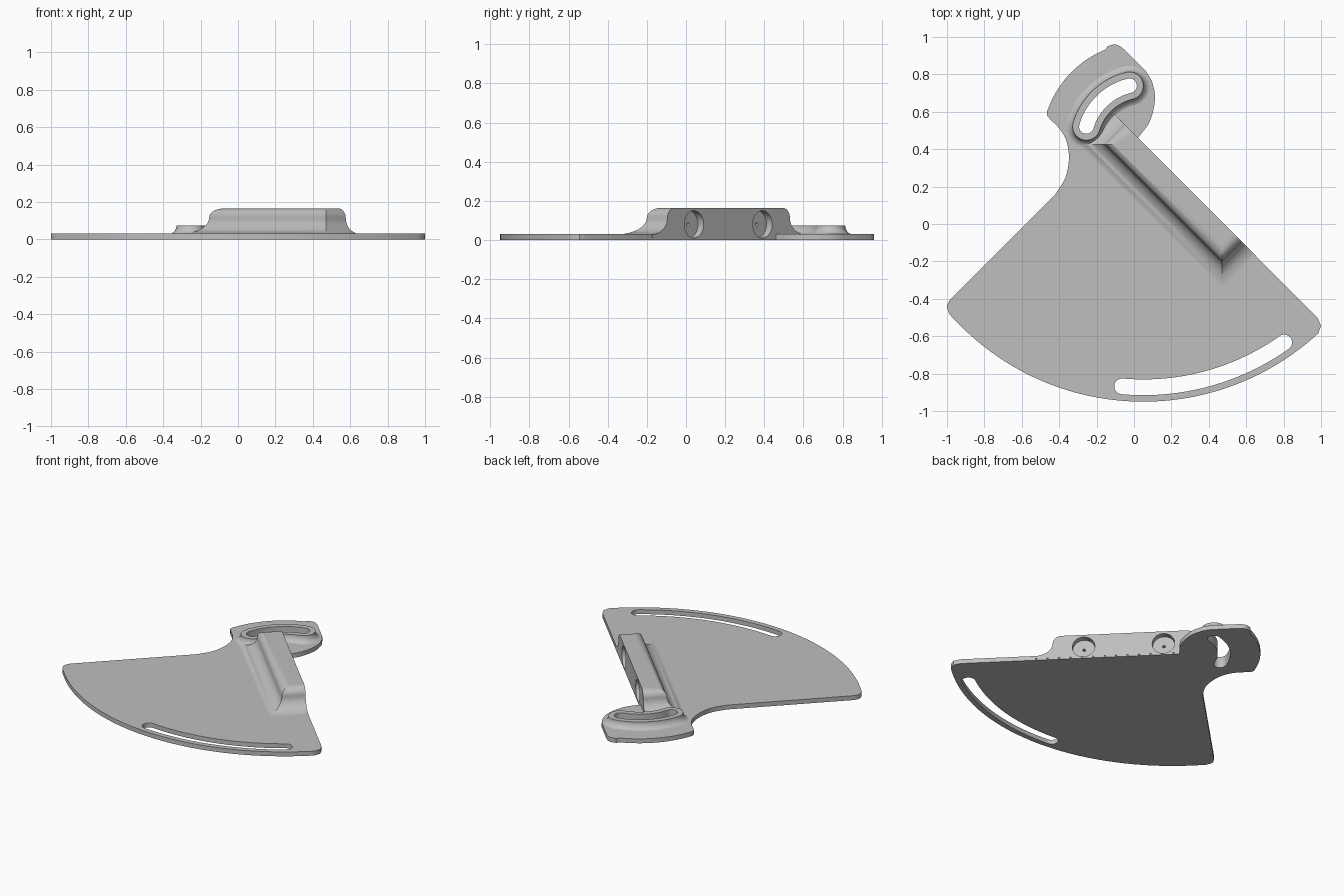
import bpy, bmesh, math
from mathutils import Vector, Matrix

if "Cube" in bpy.data.objects:
    bpy.data.objects.remove(bpy.data.objects["Cube"])

PIVOT = Vector((0.05, 0.43))          # shared centre of all the arcs
R2 = math.sqrt(2)

grey = bpy.data.materials.new("light_grey")
grey.diffuse_color = (0.52, 0.52, 0.52, 1)
grey.use_nodes = True
grey.node_tree.nodes["Principled BSDF"].inputs["Base Color"].default_value = grey.diffuse_color


def arc(r, a0, a1, n, c=PIVOT):
    """Points on an arc, angles in degrees."""
    out = []
    for i in range(n + 1):
        a = math.radians(a0 + (a1 - a0) * i / n)
        out.append(Vector((c[0] + r * math.cos(a), c[1] + r * math.sin(a))))
    return out


def spline(pts, n=6):
    """Smooth curve through the points."""
    p = [Vector(q) for q in pts]
    p = [2 * p[0] - p[1]] + p + [2 * p[-1] - p[-2]]
    out = []
    for i in range(1, len(p) - 2):
        a, b, c, d = p[i - 1:i + 3]
        for k in range(n):
            t = k / n
            out.append(0.5 * (2 * b + (c - a) * t + (2 * a - 5 * b + 4 * c - d) * t * t
                              + (3 * b - a - 3 * c + d) * t ** 3))
    return out + [p[-2]]


def curved_slot(r, a0, a1, hw, n=28):
    """Outline of a slot bent around the pivot, with round ends."""
    c0, c1 = arc(r, a0, a1, 1)
    return (arc(r + hw, a0, a1, n) + arc(hw, a1, a1 + 180, 12, c1)[1:]
            + arc(r - hw, a1, a0, n)[1:] + arc(hw, a0 + 180, a0 + 360, 12, c0)[1:-1])


def loft(name, rings):
    """Closed solid through stacked (outline, z) rings."""
    bm = bmesh.new()
    loops = [[bm.verts.new((p[0], p[1], z)) for p in pts] for pts, z in rings]
    for lo, hi in zip(loops, loops[1:]):
        for i in range(len(lo)):
            j = (i + 1) % len(lo)
            bm.faces.new((lo[i], lo[j], hi[j], hi[i]))
    bm.faces.new(loops[0][::-1])
    bm.faces.new(loops[-1])
    bmesh.ops.recalc_face_normals(bm, faces=bm.faces)
    me = bpy.data.meshes.new(name)
    bm.to_mesh(me)
    bm.free()
    me.materials.append(grey)
    ob = bpy.data.objects.new(name, me)
    bpy.context.collection.objects.link(ob)
    return ob


def combine(base, tool, op):
    """Apply a boolean and remove the tool."""
    m = base.modifiers.new("combine", 'BOOLEAN')
    m.operation, m.object, m.solver = op, tool, 'EXACT'
    bpy.context.view_layer.objects.active = base
    bpy.ops.object.modifier_apply(modifier=m.name)
    bpy.data.objects.remove(tool)


# Fan-shaped plate with an ear at the back
outline = spline([(0.98, -0.50), (0.02, 0.46)], 1)
outline += spline([(0.025, 0.465), (0.085, 0.55), (0.112, 0.665), (0.098, 0.755), (0.065, 0.815)])
outline += spline([(-0.05, 0.93), (-0.075, 0.951), (-0.105, 0.96), (-0.14, 0.951)], 4)
outline += arc(0.542, 112, 159, 16)
outline += spline([(-0.466, 0.60), (-0.464, 0.58), (-0.445, 0.557), (-0.395, 0.505), (-0.36, 0.44),
                   (-0.348, 0.35), (-0.366, 0.25), (-0.42, 0.16)], 5)
outline += spline([(-0.985, -0.405), (-1.0, -0.443), (-0.985, -0.485)], 4)
left = math.degrees(math.atan2(-0.95, -1.0)) + 360
outline += arc(1.38, left, 311.2, 48)
outline += spline([(0.985, -0.585), (1.0, -0.543)], 4)
plate = loft("guide_plate", [(outline, 0), (outline, 0.03)])

# Rib along the straight edge: rounded top, mitred concave foot
U0, U1, W = -0.41, 0.474, 0.148
profile = [(0.11, 0.01)]
for i in range(11):
    a = math.radians(9 * i)
    profile.append((0.11 - 0.11 * math.sin(a), 0.115 - 0.086 * math.cos(a)))
for i in range(1, 9):
    a = math.radians(90 * i / 8)
    profile.append((-0.055 + 0.055 * math.cos(a), 0.115 + 0.05 * math.sin(a)))


def edge_xy(u, d):
    """Distance along / inward from the straight edge to x, y."""
    return (0.24 + (u - d) / R2, 0.24 - (u + d) / R2)


rings = []
for s, z in profile:
    corners = ((U0 - s, -0.001), (U0 - s, W + s), (U1 + s, W + s), (U1 + s, -0.001))
    rings.append(([edge_xy(u, d) for u, d in corners], z))
combine(plate, loft("edge_rib", rings), 'UNION')

# Raised collar around the short slot, with a flared foot
SLOT = (0.318, 103.4, 163.3)
flare = [(0.115, 0.01)]
for i in range(9):
    a = math.radians(90 * i / 8)
    flare.append((0.115 - 0.041 * math.sin(a), 0.075 - 0.046 * math.cos(a)))
combine(plate, loft("slot_collar", [(curved_slot(*SLOT, h), z) for h, z in flare]), 'UNION')

# Through slots
short = curved_slot(*SLOT, 0.039)
long = curved_slot(1.303, -95, -54.7, 0.042, 40)
for pts in (short, long):
    combine(plate, loft("slot_cutter", [(pts, -0.1), (pts, 0.3)]), 'DIFFERENCE')

# Round magnet recesses in the rib, each with a pin hole
for y in (0.04, 0.39):
    for radius, depth in ((0.07, 0.04), (0.009, 0.07)):
        ring = arc(radius, 0, 360, 40, (0, 0))[:-1]
        cutter = loft("recess_cutter", [(ring, -depth), (ring, 0.05)])
        axis = Vector((1, 1, 0)).to_track_quat('Z', 'Y').to_matrix().to_4x4()
        cutter.data.transform(Matrix.Translation((0.48 - y, y, 0.08)) @ axis)
        combine(plate, cutter, 'DIFFERENCE')

# Smooth curves, flat plate faces
bpy.ops.object.select_all(action='DESELECT')
plate.select_set(True)
bpy.context.view_layer.objects.active = plate
bpy.ops.object.shade_smooth_by_angle(angle=math.radians(30))
for f in plate.data.polygons:
    if abs(f.normal.z) > 0.9995:
        f.use_smooth = False
    f.material_index = 0
